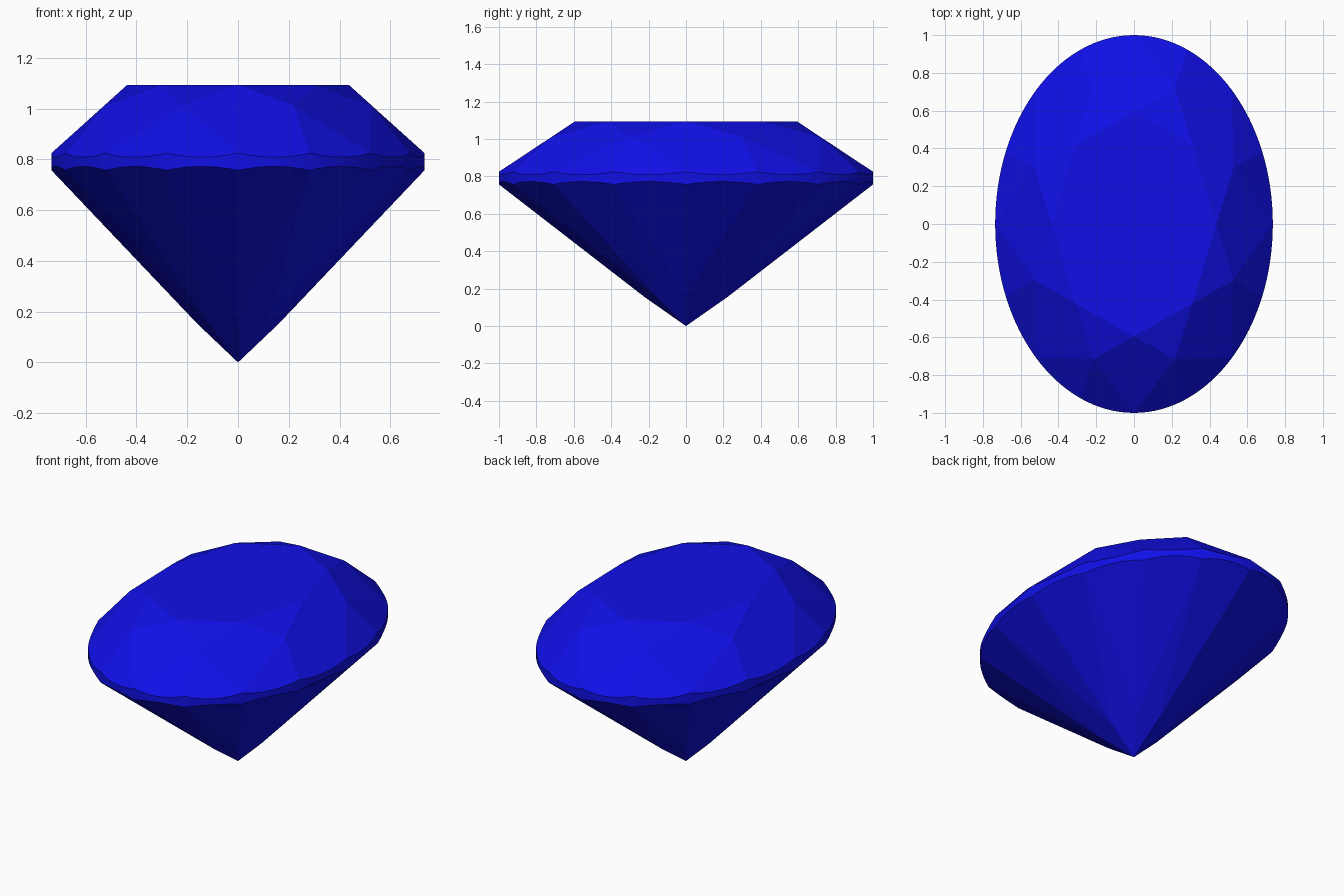
import bpy, bmesh
from math import cos, sin, pi
from mathutils import Vector

if "Cube" in bpy.data.objects:
    bpy.data.objects.remove(bpy.data.objects["Cube"])

WIDTH = 0.735                      # x half-width; y half-length is 1
TABLE_R, TABLE_Z = 0.595, 1.093    # flat top
TOP_Z, LOW_Z = 0.825, 0.757        # girdle edges at the facet corners
STAR_R = 0.775                     # where crown kites and stars meet
PAV_R = 0.22                       # where pavilion mains and halves meet
STEP = pi / 8                      # 16 divisions around
SEG = 8                            # girdle segments per division

# heights that keep the kite facets planar
STAR_Z = TABLE_Z - (STAR_R * cos(STEP) - TABLE_R) * (TABLE_Z - TOP_Z) / (1 - TABLE_R)
PAV_Z = LOW_Z * PAV_R * cos(STEP)

bm = bmesh.new()


def ring(r, z):
    """16 vertices around the oval."""
    return [bm.verts.new((WIDTH * r * cos(i * STEP), r * sin(i * STEP), z))
            for i in range(16)]


def scallop(z0, r, z):
    """Girdle outline where the half facets, running in to (r, z), meet the oval wall."""
    mid = cos(STEP / 2)
    slope = (z - z0) / (mid - r * mid)
    out = []
    for i in range(16 * SEG):
        a = (i % SEG) / SEG * STEP - STEP / 2
        t = i * STEP / SEG
        out.append(bm.verts.new((WIDTH * cos(t), sin(t), z0 - (cos(a) - mid) * slope)))
    return out


table = ring(TABLE_R, TABLE_Z)
star = ring(STAR_R, STAR_Z)
pav = ring(PAV_R, PAV_Z)
upper = scallop(TOP_Z, STAR_R, STAR_Z)
lower = scallop(LOW_Z, PAV_R, PAV_Z)
culet = bm.verts.new((0, 0, 0))
N = 16 * SEG

# table facet
bm.faces.new(table[::2])

for i in range(16):
    j, k = (i + 1) % 16, (i + 2) % 16
    span = [(i * SEG + s) % N for s in range(SEG + 1)]
    odd, even = (i, j) if i % 2 else (j, i)
    # upper and lower half facets
    bm.faces.new([upper[s] for s in span] + [star[odd]])
    bm.faces.new([lower[s] for s in reversed(span)] + [pav[even]])
    if i % 2 == 0:
        # crown star, crown kite, pavilion main
        bm.faces.new((table[i], star[j], table[k]))
        bm.faces.new((table[i], star[i - 1], upper[i * SEG], star[j]))
        bm.faces.new((culet, pav[k], lower[j * SEG], pav[i]))

# girdle band
for i in range(N):
    n = (i + 1) % N
    bm.faces.new((lower[i], lower[n], upper[n], upper[i])).smooth = True

bmesh.ops.delete(bm, geom=[v for v in bm.verts if not v.link_faces], context='VERTS')
bmesh.ops.recalc_face_normals(bm, faces=bm.faces)

mesh = bpy.data.meshes.new("oval_gem")
bm.to_mesh(mesh)
bm.free()
gem = bpy.data.objects.new("oval_gem", mesh)
bpy.context.collection.objects.link(gem)

blue = bpy.data.materials.new("deep_blue")
blue.diffuse_color = (0.005, 0.005, 0.8, 1)
blue.use_nodes = True
blue.node_tree.nodes["Principled BSDF"].inputs["Base Color"].default_value = blue.diffuse_color
mesh.materials.append(blue)
